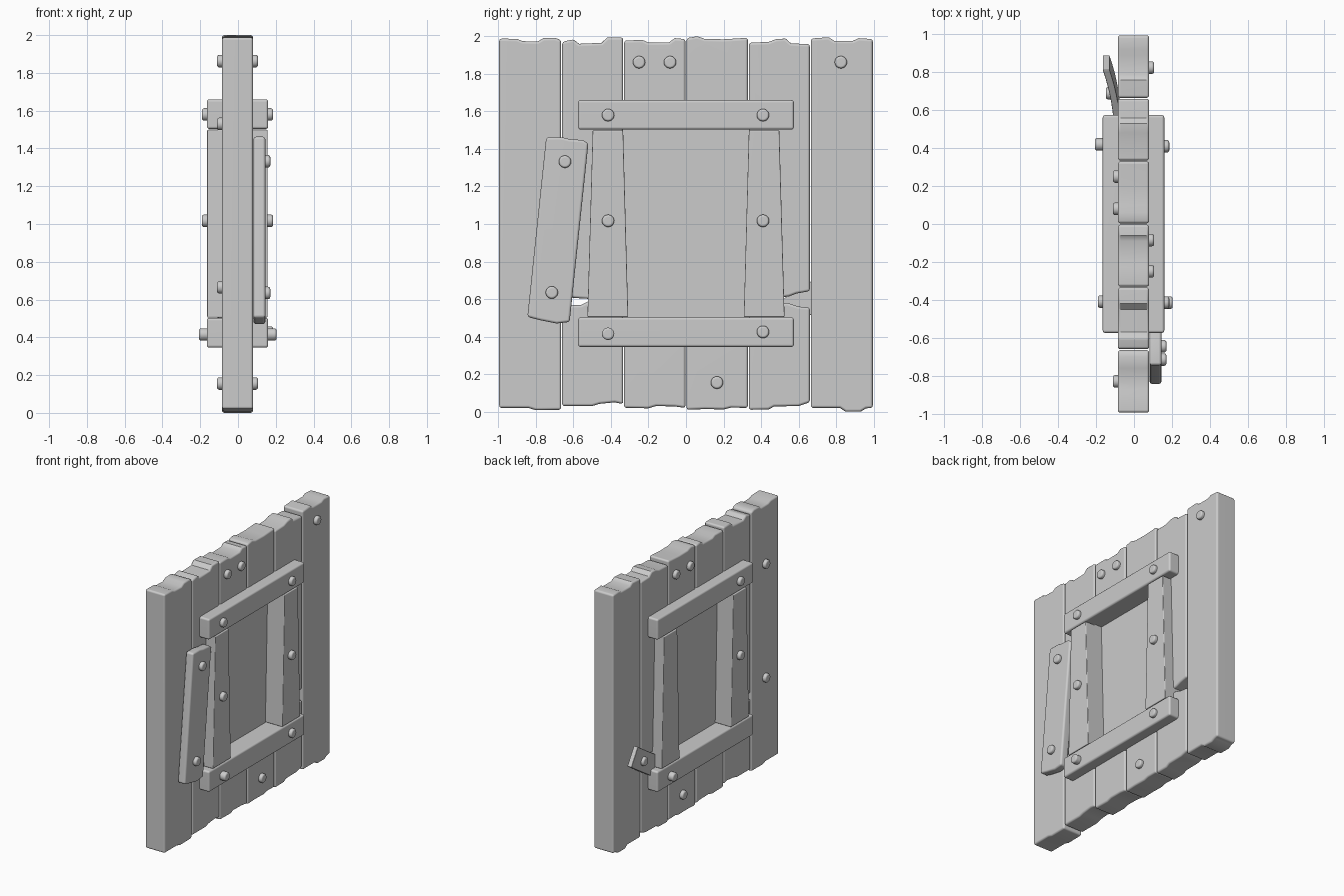
import bpy, bmesh, math
from mathutils import Matrix


def finish(name, bm, bevel, angle=50, segs=3):
    # Round the sharp edges, then store the mesh as a smooth-by-angle object
    bmesh.ops.recalc_face_normals(bm, faces=bm.faces)
    bm.normal_update()
    if bevel:
        sharp = [e for e in bm.edges if e.calc_face_angle(0) > math.radians(angle)]
        bmesh.ops.bevel(bm, geom=sharp, offset=bevel, segments=segs, profile=0.5,
                        affect='EDGES', clamp_overlap=False)
    me = bpy.data.meshes.new(name)
    bm.to_mesh(me)
    bm.free()
    ob = bpy.data.objects.new(name, me)
    bpy.context.collection.objects.link(ob)
    bpy.ops.object.select_all(action='DESELECT')
    ob.select_set(True)
    bpy.context.view_layer.objects.active = ob
    bpy.ops.object.shade_smooth_by_angle(angle=math.radians(35))
    # Keep the big faces evenly shaded
    mod = ob.modifiers.new("weighted", 'WEIGHTED_NORMAL')
    mod.keep_sharp = True
    return ob


def slab(name, outline, x0, x1, bevel=0.014):
    # Extrude a (y, z) outline from x0 to x1
    bm = bmesh.new()
    a = [bm.verts.new((x0, y, z)) for y, z in outline]
    b = [bm.verts.new((x1, y, z)) for y, z in outline]
    bm.faces.new(a)
    bm.faces.new(b)
    n = len(a)
    for i in range(n):
        j = (i + 1) % n
        bm.faces.new((a[i], a[j], b[j], b[i]))
    return finish(name, bm, bevel)


def rivet(x, y, z, side, height=0.026):
    # Low round stud sitting on the surface at x, pointing to side
    bm = bmesh.new()
    bmesh.ops.create_cone(bm, cap_ends=True, segments=20, radius1=0.033, radius2=0.033,
                          depth=height + 0.02,
                          matrix=Matrix.Translation((x + side * (height - 0.02) / 2, y, z))
                          @ Matrix.Rotation(math.pi / 2, 4, 'Y'))
    finish("rivet", bm, 0.012, 60, 3)


X0, X1 = -0.085, 0.08

# Planks: bottom edge left to right, then top edge right to left
slab("plank_1", [(-.995, .02), (-.84, .02), (-.8, .008), (-.665, .01),
                 (-.665, 1.98), (-.7, 1.992), (-.76, 1.99), (-.79, 1.972),
                 (-.87, 1.974), (-.9, 1.986), (-.995, 1.988)], X0, X1)
slab("plank_2_lower", [(-.66, .03), (-.5, .03), (-.46, .042), (-.38, .05), (-.335, .04),
                       (-.335, .58), (-.45, .60), (-.52, .588), (-.56, .568), (-.66, .566)], X0, X1)
slab("plank_2_upper", [(-.66, .612), (-.58, .605), (-.5, .6), (-.42, .63), (-.335, .625),
                       (-.335, 1.994), (-.42, 1.994), (-.45, 1.965), (-.57, 1.96),
                       (-.6, 1.984), (-.66, 1.97)], X0, X1)
slab("plank_3_lower", [(-.33, .02), (-.2, .018), (-.16, .03), (-.06, .028), (-.003, .02),
                       (-.003, .42), (-.33, .42)], X0, X1)
slab("plank_3_upper", [(-.33, 1.58), (-.003, 1.58), (-.003, 1.985), (-.06, 1.99), (-.09, 1.968),
                       (-.2, 1.966), (-.23, 1.98), (-.33, 1.978)], X0, X1)
slab("plank_4_lower", [(.003, .01), (.1, .014), (.2, .012), (.24, .022), (.33, .02),
                       (.33, .42), (.003, .42)], X0, X1)
slab("plank_4_upper", [(.003, 1.58), (.33, 1.58), (.33, 1.992), (.2, 1.984), (.1, 1.986),
                       (.06, 2.0), (.003, 1.99)], X0, X1)
slab("plank_5_lower", [(.335, .01), (.44, .012), (.47, .028), (.6, .03), (.66, .05),
                       (.66, .555), (.6, .56), (.54, .58), (.44, .57), (.335, .58)], X0, X1)
slab("plank_5_upper", [(.335, .625), (.45, .60), (.55, .615), (.59, .63), (.66, .642),
                       (.66, 1.958), (.56, 1.962), (.53, 1.988), (.48, 1.985),
                       (.44, 1.97), (.335, 1.966)], X0, X1)
slab("plank_6", [(.665, .02), (.82, .02), (.85, .0), (.93, .0), (.96, .018), (.995, .02),
                 (.995, 1.985), (.92, 1.99), (.89, 1.976), (.79, 1.976),
                 (.76, 1.995), (.665, 1.988)], X0, X1)

# Thin recessed panel filling the framed opening
slab("window_panel", [(-.345, .48), (.345, .48), (.345, 1.52), (-.345, 1.52)], -.03, .015, 0)

# Frame rails and tapered uprights pass through the door, showing on both faces
for name, z0, z1 in (("top_rail", 1.503, 1.66), ("bottom_rail", .345, .503)):
    slab(name, [(-.575, z0), (.575, z0), (.575, z1), (-.575, z1)], -.165, .16)
for name, s in (("left_upright", -1), ("right_upright", 1)):
    slab(name, [(s * .308, .505), (s * .525, .505), (s * .497, 1.499), (s * .335, 1.499)],
         -.163, .157, 0.006)

# Leaning repair board on the +x face
slab("leaning_board", [(-.845, .505), (-.78, .488), (-.74, .48), (-.69, .47), (-.62, .478),
                       (-.52, 1.43), (-.55, 1.447), (-.62, 1.452), (-.66, 1.462),
                       (-.745, 1.462)], .082, .145)

# Short warped board on the -x face, curling away from the door
bm = bmesh.new()
c, s = math.cos(math.radians(32)), math.sin(math.radians(32))
rings = []
for i in range(9):
    t = i / 8
    u = -.22 + .41 * t
    x = -.105 - .06 * t * t
    rings.append([bm.verts.new((x + dx, .69 + u * c - w * s, .62 + u * s + w * c))
                  for dx, w in ((0, -.075), (0, .075), (.036, .075), (.036, -.075))])
for r, q in zip(rings, rings[1:]):
    for k in range(4):
        bm.faces.new((r[k], r[(k + 1) % 4], q[(k + 1) % 4], q[k]))
bm.faces.new(rings[0])
bm.faces.new(rings[-1])
finish("warped_board", bm, 0.005)

# Rivets on the +x face: door, leaning board, frame
for y, z in ((-.25, 1.862), (-.085, 1.862), (.825, 1.862), (.165, .155)):
    rivet(X1, y, z, 1)
for y, z in ((-.645, 1.332), (-.715, .635)):
    rivet(.145, y, z, 1)
for y, z in ((-.415, 1.58), (.41, 1.58), (-.415, 1.017), (.41, 1.017), (.41, .425)):
    rivet(.16, y, z, 1)
rivet(.16, -.415, .415, 1, 0.044)

# Rivets on the -x face: door, frame, warped board
for y, z in ((.25, 1.862), (.08, 1.862), (-.83, 1.53), (-.83, .665), (.165, .155)):
    rivet(X0, y, z, -1)
for y, z in ((-.41, 1.58), (-.41, 1.017)):
    rivet(-.165, y, z, -1)
rivet(-.165, .42, .415, -1, 0.042)
rivet(-.122, .69, .62, -1, 0.026)
